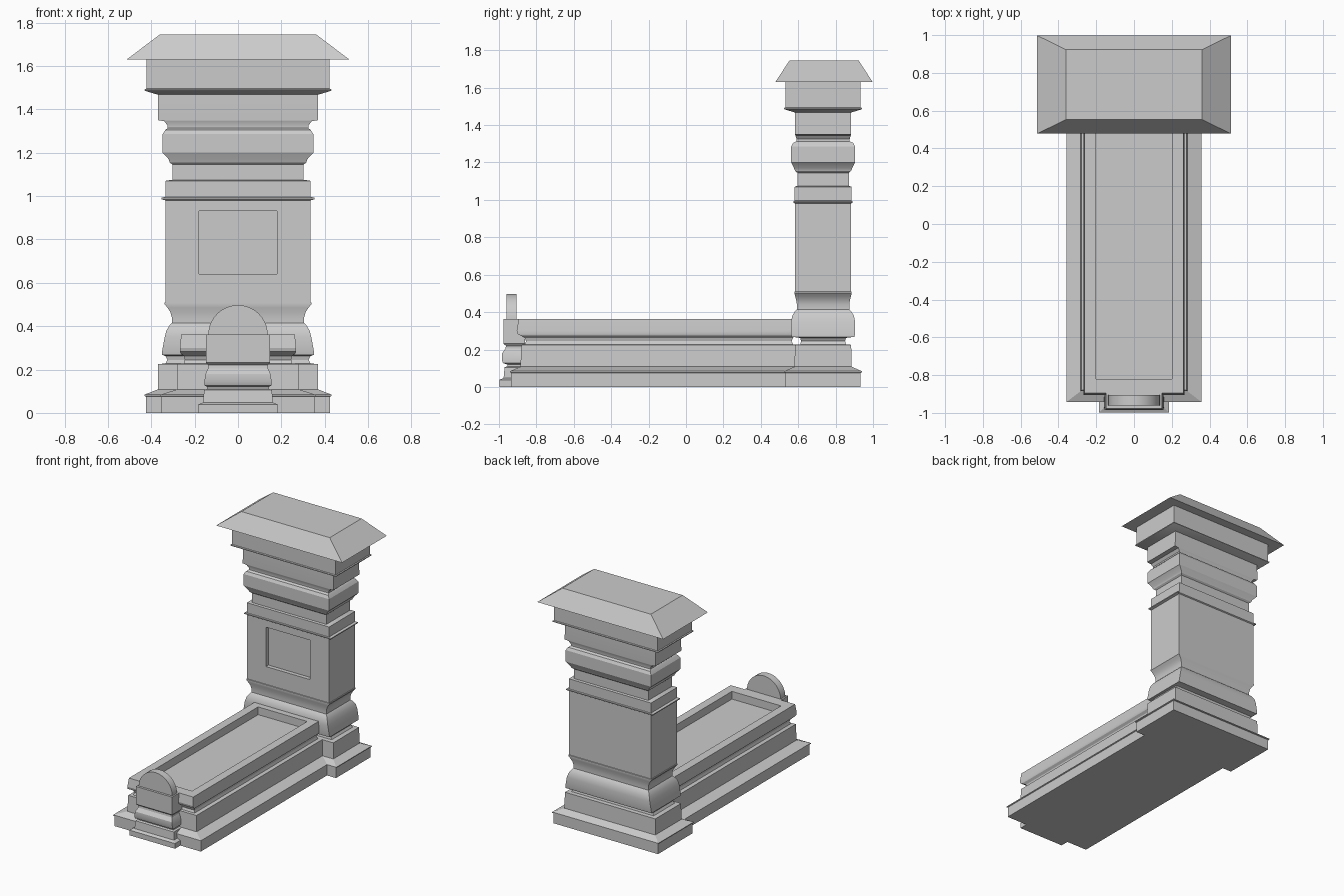
import bpy, bmesh, math


def finish(name, bm):
    bmesh.ops.recalc_face_normals(bm, faces=bm.faces)
    me = bpy.data.meshes.new(name)
    bm.to_mesh(me)
    bm.free()
    ob = bpy.data.objects.new(name, me)
    bpy.context.collection.objects.link(ob)
    bpy.ops.object.select_all(action='DESELECT')
    ob.select_set(True)
    bpy.context.view_layer.objects.active = ob
    return ob


def loft(name, rings):
    """Stack of rectangles (half x, y front, y back, z), capped at both ends."""
    bm = bmesh.new()
    loops = [[bm.verts.new(p) for p in ((-h, a, z), (h, a, z), (h, b, z), (-h, b, z))]
             for h, a, b, z in rings]
    for lo, up in zip(loops, loops[1:]):
        for i in range(4):
            j = (i + 1) % 4
            bm.faces.new((lo[i], lo[j], up[j], up[i]))
    bm.faces.new(loops[0][::-1])
    bm.faces.new(loops[-1])
    ob = finish(name, bm)
    bpy.ops.object.shade_smooth_by_angle(angle=math.radians(25))
    return ob


def centred(cy, profile):
    return [(hx, cy - hy, cy + hy, z) for hx, hy, z in profile]


# Pillar: one moulded profile (half x, half y, z)
pillar = loft("pillar", centred(0.733, [
    (.425, .20, 0), (.425, .20, .075), (.432, .207, .078), (.432, .207, .084),
    (.37, .153, .108), (.368, .15, .225), (.335, .122, .228), (.325, .118, .245),
    (.335, .122, .262), (.35, .168, .268), (.35, .171, .285), (.338, .171, .35),
    (.33, .165, .38), (.315, .15, .405), (.305, .14, .415), (.305, .14, .44),
    (.312, .144, .465), (.325, .149, .485), (.338, .153, .50), (.338, .153, .508),
    (.335, .15, .51), (.335, .15, .98), (.353, .158, .985), (.353, .158, .992),
    (.335, .152, .996), (.335, .152, 1.07), (.303, .138, 1.075), (.303, .138, 1.145),
    (.315, .15, 1.155), (.32, .156, 1.17), (.348, .171, 1.20), (.348, .171, 1.285),
    (.335, .16, 1.305), (.325, .142, 1.313), (.325, .142, 1.325), (.34, .148, 1.345),
    (.37, .15, 1.35), (.368, .15, 1.467), (.42, .20, 1.482), (.43, .208, 1.486),
    (.43, .208, 1.492), (.423, .20, 1.495), (.423, .20, 1.63)]))

# Recessed panel in the front of the shaft
bm = bmesh.new()
bmesh.ops.create_cube(bm, size=1)
cutter = finish("panel_cutter", bm)
cutter.scale, cutter.location = (.36, .08, .29), (0, .573, .785)
cutter.hide_render = True
mod = pillar.modifiers.new("panel", 'BOOLEAN')
mod.operation, mod.object, mod.solver = 'DIFFERENCE', cutter, 'EXACT'
bpy.context.view_layer.objects.active = pillar
bpy.ops.object.modifier_apply(modifier=mod.name)
bpy.data.objects.remove(cutter)

# Hipped flat-topped roof
loft("roof", centred(.738, [(.513, .26, 1.63), (.36, .185, 1.745)]))

# Grave bed with sunken top
loft("grave_bed", [
    (.352, -.935, .60, 0), (.352, -.935, .60, .075), (.357, -.942, .60, .078),
    (.357, -.942, .60, .084), (.282, -.885, .60, .108), (.278, -.88, .60, .225),
    (.25, -.862, .572, .228), (.245, -.855, .565, .245), (.25, -.862, .572, .262),
    (.265, -.885, .585, .275), (.268, -.90, .585, .283), (.268, -.905, .585, .30),
    (.262, -.895, .585, .362), (.20, -.82, .52, .362), (.20, -.82, .52, .305)])

# Small foot marker
B = -.86
loft("foot_marker", [
    (.185, -.997, B, 0), (.185, -.997, B, .038), (.16, -.975, B, .048),
    (.157, -.97, B, .105), (.142, -.955, B, .11), (.142, -.955, B, .12),
    (.155, -.978, B, .127), (.155, -.985, B, .145), (.15, -.983, B, .18),
    (.138, -.965, B, .205), (.138, -.963, B, .22), (.148, -.977, B, .232),
    (.148, -.977, B, .362)])

# Half-round top of the foot marker
bm = bmesh.new()
N, R = 20, .137
outline = [(R * math.cos(math.pi * i / N), .36 + R * math.sin(math.pi * i / N))
           for i in range(N + 1)]
face = bm.faces.new([bm.verts.new((x, -.96, z)) for x, z in outline])
ext = bmesh.ops.extrude_face_region(bm, geom=[face], use_keep_orig=True)
for v in ext['geom']:
    if isinstance(v, bmesh.types.BMVert):
        v.co.y = -.905
finish("foot_marker_arch", bm)
bpy.ops.object.shade_smooth_by_angle(angle=math.radians(30))
